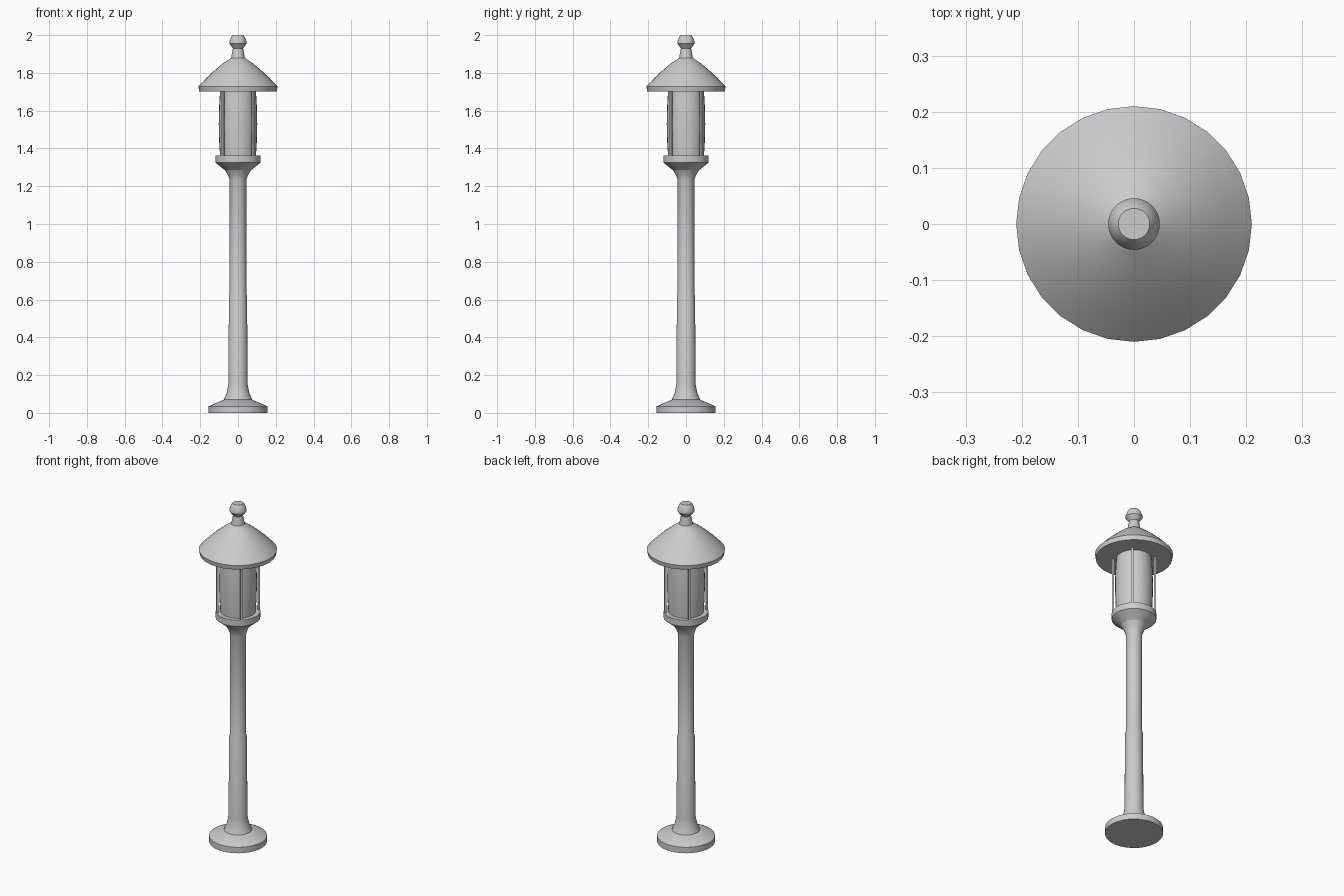
import bpy, bmesh, math

cube = bpy.data.objects.get("Cube")
if cube:
    bpy.data.objects.remove(cube)

grey = bpy.data.materials.new("plain grey")
grey.use_nodes = True
colour = (0.6, 0.6, 0.6, 1)
grey.diffuse_color = colour
grey.node_tree.nodes["Principled BSDF"].inputs["Base Color"].default_value = colour
SIDES = 28


def finish(name, bm):
    bmesh.ops.recalc_face_normals(bm, faces=bm.faces)
    mesh = bpy.data.meshes.new(name)
    bm.to_mesh(mesh)
    bm.free()
    mesh.materials.append(grey)
    obj = bpy.data.objects.new(name, mesh)
    bpy.context.collection.objects.link(obj)
    bpy.ops.object.select_all(action="DESELECT")
    obj.select_set(True)
    bpy.context.view_layer.objects.active = obj
    bpy.ops.object.shade_smooth_by_angle(angle=math.radians(30))
    return obj


def lathe(name, profile):
    """Turn (radius, height) points round z and cap both ends."""
    bm = bmesh.new()
    rings = []
    for r, z in profile:
        rings.append([bm.verts.new((r * math.cos(a), r * math.sin(a), z))
                      for a in (math.tau * i / SIDES for i in range(SIDES))])
    for low, high in zip(rings, rings[1:]):
        for i in range(SIDES):
            j = (i + 1) % SIDES
            bm.faces.new((low[i], low[j], high[j], high[i]))
    bm.faces.new(rings[0])
    bm.faces.new(rings[-1])
    return finish(name, bm)


# Foot and post
lathe("base", [(0.156, 0), (0.156, 0.035), (0.075, 0.07)])
lathe("post", [(0.075, 0.07), (0.06, 0.105), (0.051, 0.15), (0.048, 0.62),
               (0.044, 0.63), (0.044, 1.23), (0.054, 1.26), (0.07, 1.285)])

# Lantern
lathe("lantern_tray", [(0.07, 1.285), (0.12, 1.325), (0.12, 1.362)])
lathe("lantern_glass", [(0.095, 1.36), (0.1, 1.44), (0.102, 1.53),
                        (0.1, 1.62), (0.095, 1.705)])

# Four upright bars on the diagonals
for i in range(4):
    angle = math.pi / 4 + i * math.pi / 2
    bm = bmesh.new()
    bmesh.ops.create_cube(bm, size=1)
    bmesh.ops.scale(bm, vec=(0.012, 0.014, 0.345), verts=bm.verts)
    bar = finish(f"lantern_bar_{i + 1}", bm)
    bar.location = (0.113 * math.cos(angle), 0.113 * math.sin(angle), 1.5325)
    bar.rotation_euler.z = angle

# Roof and finial
lathe("roof", [(0.205, 1.702), (0.21, 1.728), (0.165, 1.775), (0.125, 1.812),
               (0.08, 1.85), (0.036, 1.88)])
lathe("finial", [(0.036, 1.88), (0.027, 1.93), (0.046, 1.955), (0.046, 1.966),
                 (0.036, 1.99), (0.028, 2.0)])
